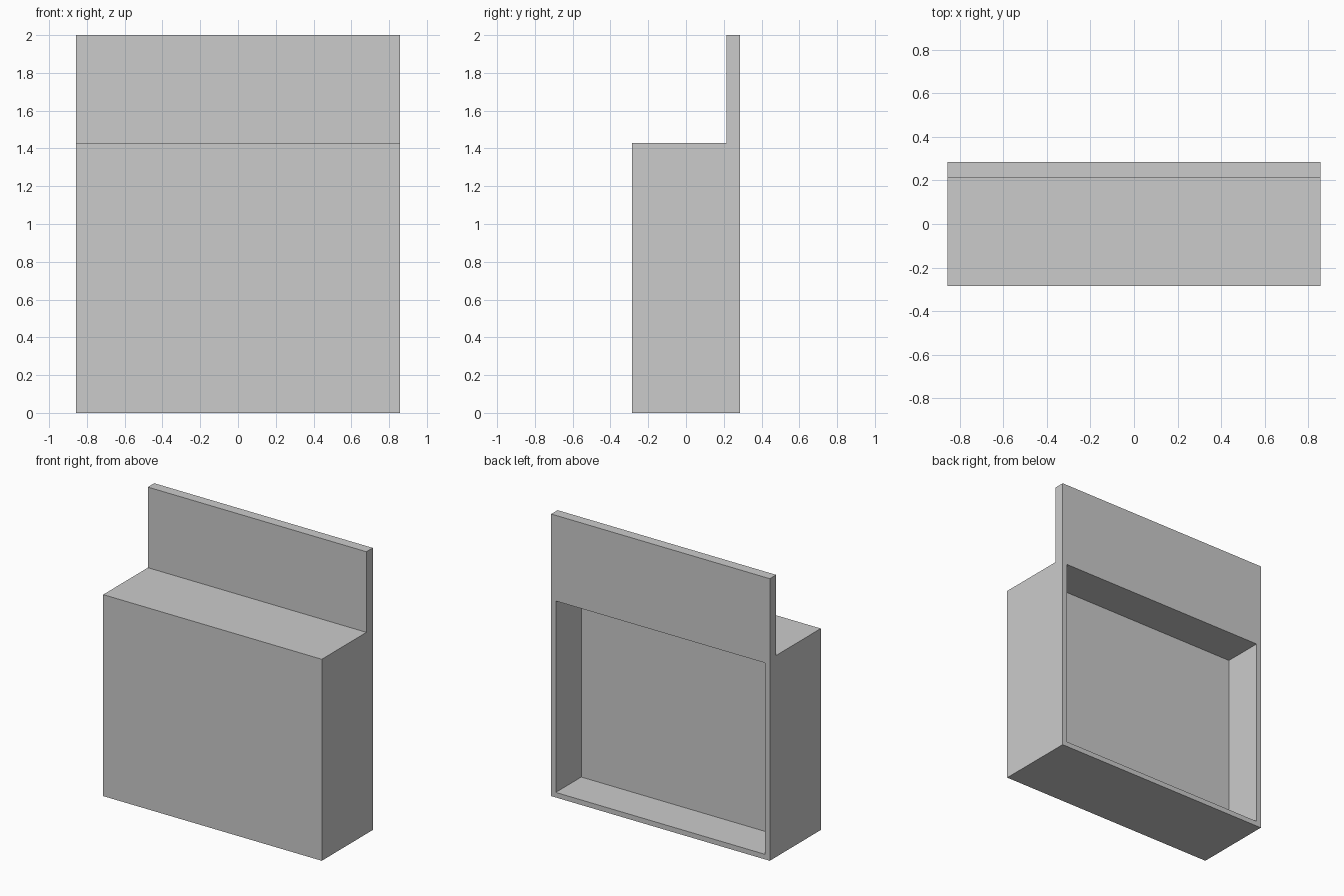
import bpy, bmesh

if "Cube" in bpy.data.objects:
    bpy.data.objects.remove(bpy.data.objects["Cube"])

U = 1 / 14                      # design module
HALF_W, HALF_D = 12 * U, 4 * U  # overall half width and half depth
LEDGE, WALL = 20 * U, 0.5 * U   # ledge height, recess wall thickness


def extrude_profile(name, profile, half_width):
    """Extrude a closed (y, z) profile symmetrically along x."""
    bm = bmesh.new()
    face = bm.faces.new([bm.verts.new((-half_width, y, z)) for y, z in profile])
    ext = bmesh.ops.extrude_face_region(bm, geom=[face])
    moved = [v for v in ext["geom"] if isinstance(v, bmesh.types.BMVert)]
    bmesh.ops.translate(bm, verts=moved, vec=(2 * half_width, 0, 0))
    bmesh.ops.recalc_face_normals(bm, faces=bm.faces)
    mesh = bpy.data.meshes.new(name)
    bm.to_mesh(mesh)
    bm.free()
    obj = bpy.data.objects.new(name, mesh)
    bpy.context.collection.objects.link(obj)
    return obj


# Stepped body: deep lower block with a thin upright back panel
body = extrude_profile("stepped_body", [
    (-HALF_D, 0), (HALF_D, 0), (HALF_D, 2),
    (HALF_D - U, 2), (HALF_D - U, LEDGE), (-HALF_D, LEDGE)], HALF_W)

# Rectangular recess in the back, reaching half of the depth
cutter = extrude_profile("recess_cutter", [
    (0, WALL), (HALF_D + 0.1, WALL),
    (HALF_D + 0.1, LEDGE - WALL), (0, LEDGE - WALL)], HALF_W - WALL)
cutter.hide_render = True
cutter.display_type = 'WIRE'

cut = body.modifiers.new("back_recess", 'BOOLEAN')
cut.operation = 'DIFFERENCE'
cut.solver = 'EXACT'
cut.object = cutter

# Apply the cut and drop the helper
bpy.context.view_layer.objects.active = body
bpy.ops.object.modifier_apply(modifier=cut.name)
bpy.data.objects.remove(cutter)
